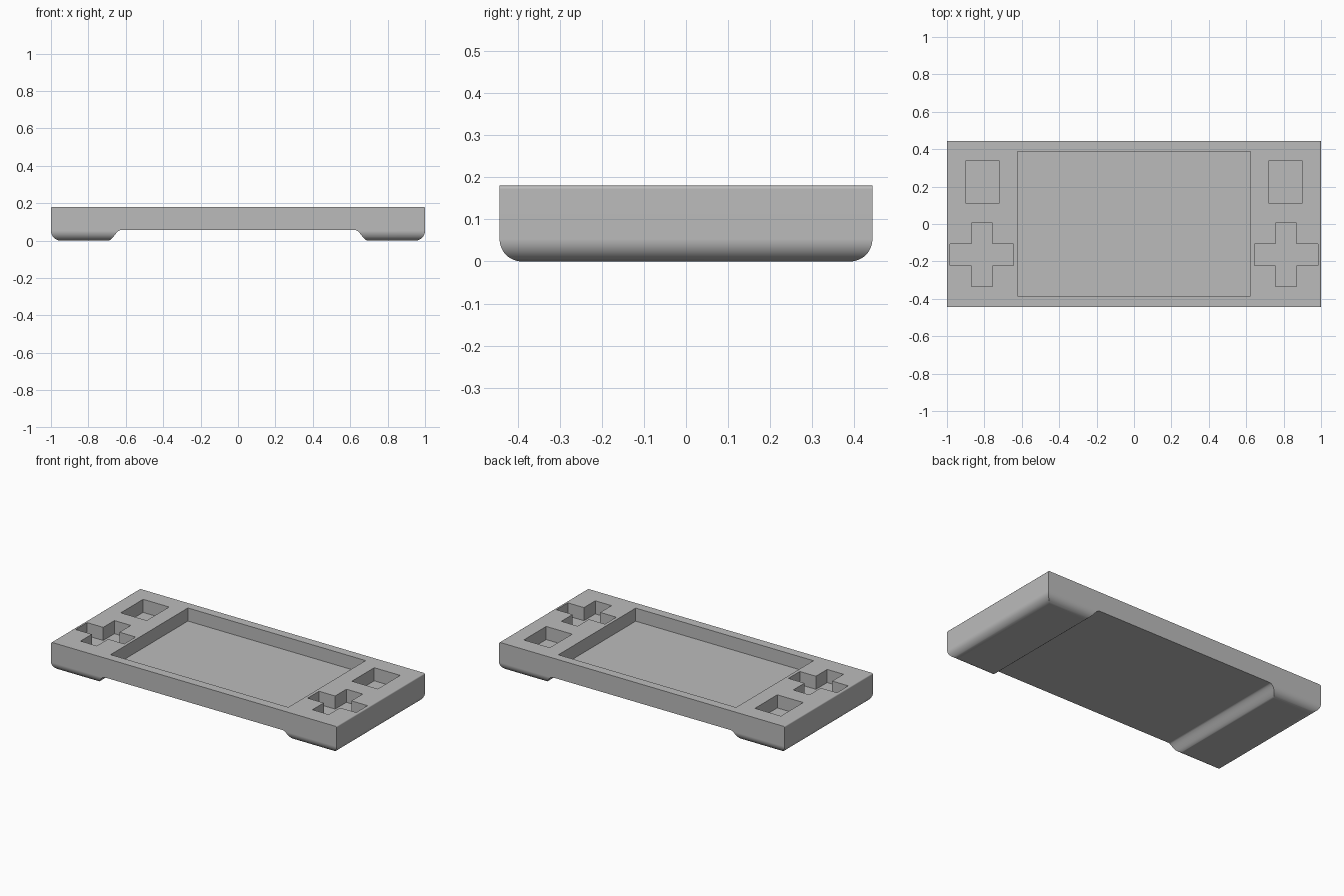
import bpy, bmesh
from math import sin, cos, pi, radians
from mathutils import Vector

cube = bpy.data.objects.get("Cube")
if cube:
    bpy.data.objects.remove(cube, do_unlink=True)

HALF_X, HALF_Y, TOP = 1.0, 0.443, 0.18
BELLY, ROUND, FLOOR = 0.057, 0.053, 0.097
STEPS = 12

gray = bpy.data.materials.new("shell_gray")
gray.use_nodes = True
color = (0.5, 0.5, 0.5, 1)
gray.diffuse_color = color
gray.node_tree.nodes["Principled BSDF"].inputs["Base Color"].default_value = color


def prism(name, points, offset):
    """Close a 3D outline and extrude it along offset."""
    bm = bmesh.new()
    face = bm.faces.new([bm.verts.new(p) for p in points])
    new = bmesh.ops.extrude_face_region(bm, geom=[face])["geom"]
    bmesh.ops.translate(bm, vec=Vector(offset),
                        verts=[v for v in new if isinstance(v, bmesh.types.BMVert)])
    bmesh.ops.recalc_face_normals(bm, faces=bm.faces)
    mesh = bpy.data.meshes.new(name)
    bm.to_mesh(mesh)
    bm.free()
    mesh.materials.append(gray)
    obj = bpy.data.objects.new(name, mesh)
    bpy.context.collection.objects.link(obj)
    return obj


def arc(cx, cz, r, start, end, steps=STEPS):
    angles = [radians(start + (end - start) * i / steps) for i in range(steps + 1)]
    return [(cx + r * cos(a), cz + r * sin(a)) for a in angles]


def mirrored(half):
    return half + [(-x, z) for x, z in reversed(half)]


def combine(target, tool, operation):
    mod = target.modifiers.new(operation, 'BOOLEAN')
    mod.operation, mod.solver, mod.object = operation, 'EXACT', tool
    bpy.context.view_layer.objects.active = target
    bpy.ops.object.modifier_apply(modifier=mod.name)
    bpy.data.objects.remove(tool, do_unlink=True)


# Long profile: rounded ends, two grips and a raised belly between them
edge = 0.008
half = arc(HALF_X - edge, TOP - edge, edge, 90, 0, 4)
half += arc(HALF_X - ROUND, ROUND, ROUND, 0, -90)
grip_in, belly_out = 0.695, 0.625
for i in range(STEPS + 1):
    t = i / STEPS
    half.append((grip_in + (belly_out - grip_in) * t, BELLY * (1 - cos(pi * t)) / 2))
shell = prism("console_shell", [(x, -HALF_Y, z) for x, z in mirrored(half)],
              (0, 2 * HALF_Y, 0))

# Short profile rounds the front and back bottom edges of the grips
half = [(HALF_Y, TOP + 0.1)] + arc(HALF_Y - ROUND, ROUND, ROUND, 0, -90)
# Overhang keeps the flat sides from coinciding with the shell's own
shell.scale.y = 1.1
rounder = prism("edge_rounder", [(-1.1, y, z) for y, z in mirrored(half)], (2.2, 0, 0))
combine(shell, rounder, 'INTERSECT')
shell.data.transform(shell.matrix_basis)
shell.scale.y = 1


def pocket(name, outline):
    cutter = prism(name, [(x, y, FLOOR) for x, y in outline], (0, 0, 0.2))
    combine(shell, cutter, 'DIFFERENCE')


def box(cx, cy, w, h):
    return [(cx - w, cy - h), (cx + w, cy - h), (cx + w, cy + h), (cx - w, cy + h)]


def cross(cx, cy, a, b):
    quarter = [(a, b), (b, b), (b, a)]
    points = []
    for _ in range(4):
        points += quarter
        quarter = [(-y, x) for x, y in quarter]
    return [(cx + x, cy + y) for x, y in points]


# Screen recess, then a square and a cross pocket on each side
pocket("screen_recess", box(0, 0.001, 0.623, 0.387))
for side in (-1, 1):
    pocket("square_pocket", box(side * 0.81, 0.225, 0.091, 0.112))
    pocket("cross_pocket", cross(side * 0.813, -0.164, 0.17, 0.057))

# Smooth rounded edges, crisp corners
bpy.ops.object.select_all(action='DESELECT')
shell.select_set(True)
bpy.context.view_layer.objects.active = shell
bpy.ops.object.shade_smooth_by_angle(angle=radians(28))
normals = shell.modifiers.new("even_normals", 'WEIGHTED_NORMAL')
normals.keep_sharp = True
